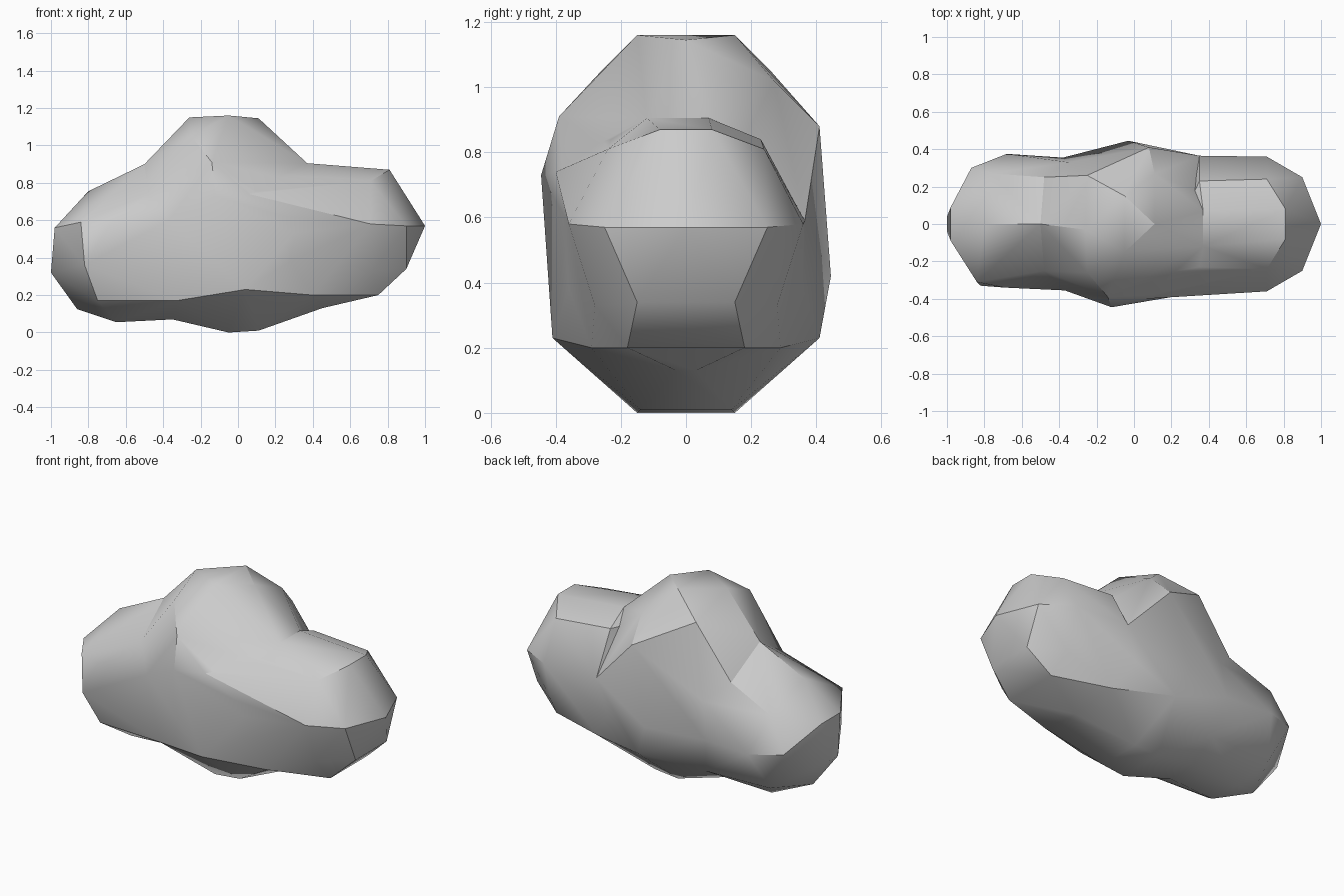
import bpy
import bmesh
import math

cube = bpy.data.objects.get("Cube")
if cube:
    bpy.data.objects.remove(cube, do_unlink=True)

# Corners where neighbouring lobes meet; "both" corners are mirrored in y
left_joint = {
    "both": [(.35, .365, .59), (.28, .36, .38), (.4, .29, .2), (.45, .03, .13)],
    "single": [(.37, .07, .905), (.37, -.12, .905), (.12, -.27, .83), (.06, -.4, .74)],
}
right_joint = {
    "both": [(-.48, .25, .74), (-.33, .28, .17), (-.35, .1, .07)],
    "single": [(-.5, 0, .9), (-.37, -.355, .6), (-.38, .355, .4), (-.35, .33, .62)],
}

# Outer corners of each lobe
left_lobe = {
    "both": [(.9, .25, .57), (.9, .15, .34), (.81, .08, .87), (.71, .24, .81),
             (.71, .36, .58), (.72, .28, .33), (.75, .18, .2), (.35, .23, .84)],
    "single": [(1, 0, .57)],
}
middle_lobe = {
    "both": [(-.05, .15, 1.16), (-.25, .26, 1.05), (.04, .41, .23),
             (-.05, .15, 0), (.11, .14, .01)],
    "single": [(-.26, -.03, 1.15), (.11, 0, 1.145), (.11, .27, 1.02), (.08, .41, .88),
               (-.12, -.445, .73), (-.14, -.39, .91), (-.03, .445, .42)],
}
right_lobe = {
    "both": [(-.98, .09, .56), (-1, .04, .32), (-.75, .26, .17), (-.65, .1, .055)],
    "single": [(-.8, 0, .755), (-.86, 0, .125), (-.84, -.31, .59), (-.82, -.33, .36),
               (-.76, .27, .62), (-.87, .3, .42), (-.68, .375, .4), (-.69, -.34, .57)],
}


def add_lobe(name, *groups):
    """Wrap a faceted convex lump around groups of corners."""
    bm = bmesh.new()
    for group in groups:
        for x, y, z in group["both"]:
            bm.verts.new((x, y, z))
            bm.verts.new((x, -y, z))
        for corner in group["single"]:
            bm.verts.new(corner)
    hull = bmesh.ops.convex_hull(bm, input=bm.verts[:])
    spare = {g for g in hull["geom_interior"] + hull["geom_unused"]
             if isinstance(g, bmesh.types.BMVert)}
    bmesh.ops.delete(bm, geom=list(spare), context='VERTS')
    bmesh.ops.recalc_face_normals(bm, faces=bm.faces[:])
    mesh = bpy.data.meshes.new(name)
    bm.to_mesh(mesh)
    bm.free()
    mesh.materials.append(grey)
    obj = bpy.data.objects.new(name, mesh)
    bpy.context.collection.objects.link(obj)
    return obj


# Plain pale grey
grey = bpy.data.materials.new("pale_grey")
grey.use_nodes = True
colour = (0.6, 0.6, 0.6, 1.0)
grey.diffuse_color = colour
grey.node_tree.nodes["Principled BSDF"].inputs["Base Color"].default_value = colour

# Three lobes, merged into one skin
body = add_lobe("lumpy_body", middle_lobe, left_joint, right_joint)
ends = [add_lobe("left_lobe", left_lobe, left_joint),
        add_lobe("right_lobe", right_lobe, right_joint)]
bpy.ops.object.select_all(action='DESELECT')
body.select_set(True)
bpy.context.view_layer.objects.active = body
for end in ends:
    union = body.modifiers.new("union", 'BOOLEAN')
    union.operation = 'UNION'
    union.solver = 'EXACT'
    union.object = end
    bpy.ops.object.modifier_apply(modifier=union.name)
    bpy.data.objects.remove(end, do_unlink=True)

# Soft shading, with the strongest creases kept
bpy.ops.object.shade_smooth_by_angle(angle=math.radians(30))
